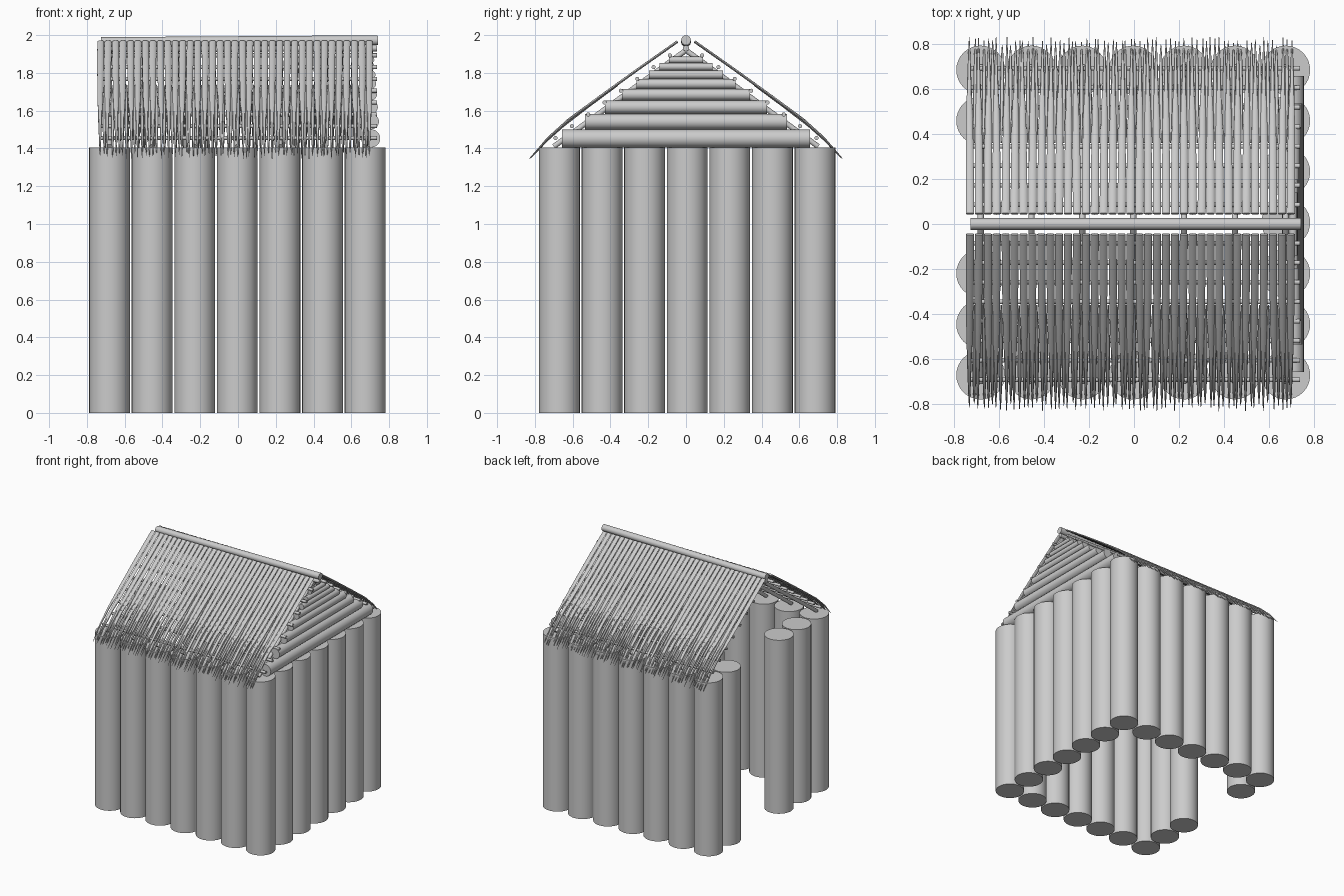
import bpy, bmesh, math, random
from mathutils import Vector

if "Cube" in bpy.data.objects:
    bpy.data.objects.remove(bpy.data.objects["Cube"])

random.seed(4)


def finish(bm, name):
    bmesh.ops.recalc_face_normals(bm, faces=bm.faces)
    me = bpy.data.meshes.new(name)
    bm.to_mesh(me)
    bm.free()
    ob = bpy.data.objects.new(name, me)
    bpy.context.collection.objects.link(ob)
    bpy.ops.object.select_all(action='DESELECT')
    ob.select_set(True)
    bpy.context.view_layer.objects.active = ob
    bpy.ops.object.shade_smooth_by_angle(angle=math.radians(40))
    return ob


def pole(name, a, b, r, sides=16, r2=None):
    a, b = Vector(a), Vector(b)
    d = b - a
    bm = bmesh.new()
    bmesh.ops.create_cone(bm, cap_ends=True, segments=sides, radius1=r,
                          radius2=r if r2 is None else r2, depth=d.length)
    bm.transform(d.to_track_quat('Z', 'Y').to_matrix().to_4x4())
    bmesh.ops.translate(bm, vec=(a + b) / 2, verts=bm.verts)
    return finish(bm, name)


def blade(bm, path, thick):
    """Flattened tapering reed; path = (x, y, z, half width)."""
    rings = []
    for i, (x, y, z, w) in enumerate(path):
        p, q = path[max(i - 1, 0)], path[min(i + 1, len(path) - 1)]
        t = Vector((0, q[1] - p[1], q[2] - p[2])).normalized()
        n = Vector((0, -t.z, t.y))
        h = min(thick, w)
        ring = []
        for k in range(8):
            a = math.tau * k / 8
            ring.append(bm.verts.new(Vector((x + w * math.cos(a), y, z)) + n * h * math.sin(a)))
        rings.append(ring)
    for r0, r1 in zip(rings, rings[1:]):
        for k in range(8):
            bm.faces.new((r0[k], r0[(k + 1) % 8], r1[(k + 1) % 8], r1[k]))
    bm.faces.new(rings[0])
    bm.faces.new(rings[-1])


# Wall posts, with a two-post doorway on the left side
N, STEP, R, H = 7, 0.2255, 0.108, 1.405
xs = [-0.68 + STEP * i for i in range(N)]
ys = [-0.67 + STEP * i for i in range(N)]
for i, x in enumerate(xs):
    for j, y in enumerate(ys):
        if i in (0, N - 1) or j in (0, N - 1):
            if not (i == 0 and j in (3, 4)):
                pole("wall_post", (x, y, 0), (x, y, H), R, 32)

# Gable logs on the right side, thinner toward the peak
z, r = H, 0.048
while z < 1.88:
    c = z + r
    half = (1.935 - c) / 0.735
    pole("gable_log", (0.705, -half, c), (0.705, half, c), r, 20)
    z += 2 * r
    r = max(r * 0.86, 0.014)

# Ridge poles
pole("ridge_pole", (-0.725, 0, 1.963), (0.74, 0, 1.973), 0.026)
pole("inner_ridge_pole", (-0.72, 0, 1.925), (0.735, 0, 1.93), 0.016)

for s in (-1, 1):
    # Rafters and purlins
    for x in xs:
        pole("rafter", (x, s * 0.70, 1.41), (x, 0, 1.92), 0.014, 12)
    for k in range(8):
        y, z = 0.085 + 0.0865 * k, 1.893 - 0.0625 * k
        pole("purlin", (-0.73, s * y, z), (0.735, s * y, z), 0.011, 10)

    # Thatch: wide upper reeds and interleaved lower reeds
    bm = bmesh.new()
    count, pitch = 37, 0.0395
    for i in range(count):
        x0 = -0.727 + pitch * i
        j = random.uniform(-0.006, 0.006)
        e = random.uniform(-0.02, 0.0)
        blade(bm, [(x0, s * 0.045, 1.966, 0.018),
                   (x0 + j * .3, s * 0.25, 1.822, 0.0175),
                   (x0 + j * .6, s * 0.45, 1.678, 0.015),
                   (x0 + j, s * 0.62, 1.553, 0.010),
                   (x0 + j, s * 0.73, 1.455, 0.006),
                   (x0 + j, s * (0.83 + e), 1.345 - e, 0.0015)], 0.007)
        if i < count - 1:
            x1 = x0 + pitch / 2
            j = random.uniform(-0.005, 0.005)
            e = random.uniform(-0.035, 0.0)
            blade(bm, [(x1, s * 0.36, 1.735, 0.003),
                       (x1 + j * .5, s * 0.52, 1.62, 0.009),
                       (x1 + j, s * 0.65, 1.52, 0.009),
                       (x1 + j, s * 0.74, 1.44, 0.006),
                       (x1 + j, s * (0.825 + e), 1.345 - e, 0.0015)], 0.006)
    finish(bm, "thatch_front" if s < 0 else "thatch_back")
